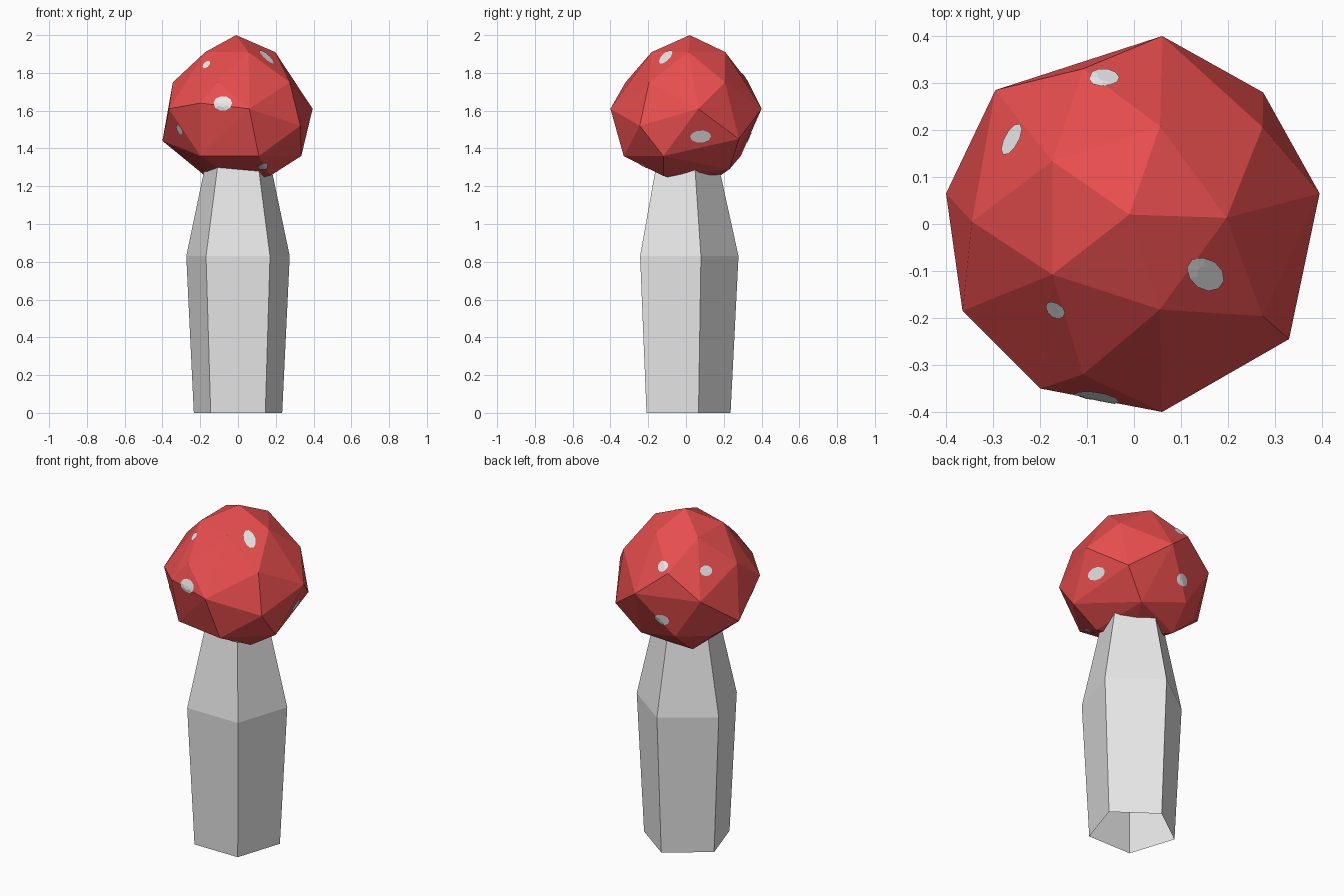
import bpy, bmesh, math
from mathutils import Vector
from mathutils.bvhtree import BVHTree

if "Cube" in bpy.data.objects:
    bpy.data.objects.remove(bpy.data.objects["Cube"])


def material(name, rgb):
    m = bpy.data.materials.new(name)
    m.diffuse_color = (*rgb, 1)
    m.use_nodes = True
    m.node_tree.nodes["Principled BSDF"].inputs["Base Color"].default_value = m.diffuse_color
    return m


red = material("cap red", (0.8, 0.075, 0.075))
white = material("pale white", (0.8, 0.8, 0.8))


def add_object(name, bm, mat):
    me = bpy.data.meshes.new(name)
    bm.to_mesh(me)
    me.materials.append(mat)
    ob = bpy.data.objects.new(name, me)
    bpy.context.collection.objects.link(ob)
    return ob


def ring(radius, z, sides, start, cx=0.0, cy=0.0):
    return [Vector((cx + radius * math.cos(start + i * math.tau / sides),
                    cy + radius * math.sin(start + i * math.tau / sides), z))
            for i in range(sides)]


# Stem: five-sided tube, widest near the middle, open underneath
bm = bmesh.new()
rows = [[bm.verts.new(p) for p in ring(r, z, 5, math.pi / 2, 0.0, -0.01)]
        for r, z in ((0.246, 0), (0.288, 0.83), (0.178, 1.33))]
for a, b in zip(rows, rows[1:]):
    for i in range(5):
        j = (i + 1) % 5
        bm.faces.new((a[i], a[j], b[j], b[i]))
add_object("stem", bm, white)
bm.free()

# Cap: faceted dome, regular crown rings over an uneven belly and rim
points = [Vector((-0.01, 0.02, 2.0))]
points += ring(0.205, 1.91, 5, 0, -0.008, 0.013)
points += ring(0.342, 1.75, 5, math.pi / 5, -0.003, 0.005)
points += [Vector(p) for p in (
    (0.395, 0.065, 1.61), (0.06, 0.40, 1.61), (-0.295, 0.285, 1.61),
    (-0.365, -0.185, 1.61), (0.06, -0.40, 1.61), (-0.20, -0.35, 1.64),
    (0.33, -0.245, 1.52), (0.275, 0.28, 1.45), (-0.40, 0.065, 1.44),
    (0.335, -0.12, 1.36), (0.11, -0.33, 1.36), (-0.20, -0.28, 1.36),
    (-0.29, 0.17, 1.36), (-0.13, 0.29, 1.36), (0.14, 0.23, 1.29),
    (-0.15, 0.15, 1.235), (0.17, -0.12, 1.255), (0, 0, 1.22))]
bm = bmesh.new()
for p in points:
    bm.verts.new(p)
bmesh.ops.convex_hull(bm, input=bm.verts[:])
bmesh.ops.recalc_face_normals(bm, faces=bm.faces[:])
add_object("cap", bm, red)
surface = BVHTree.FromBMesh(bm)
bm.free()

# Spots: thin patches wrapped on the cap; centre, width, height
center = Vector((0, 0, 1.6))
spots = [((-0.065, 0.29, 1.76), 0.065, 0.065), ((-0.26, 0.18, 1.75), 0.075, 0.06),
         ((0.15, -0.105, 1.88), 0.065, 0.11), ((-0.165, -0.18, 1.84), 0.045, 0.05),
         ((-0.08, -0.37, 1.64), 0.10, 0.08), ((0.365, 0.085, 1.45), 0.115, 0.07),
         ((-0.325, -0.20, 1.49), 0.06, 0.06), ((-0.07, 0.335, 1.46), 0.09, 0.07),
         ((0.13, -0.22, 1.30), 0.05, 0.07)]
bm = bmesh.new()
for c, w, h in spots:
    c = surface.find_nearest(Vector(c))[0]
    n = (c - center).normalized()
    u = Vector((0, 0, 1)).cross(n).normalized()
    v = n.cross(u)

    def wrap(x, y):
        loc, normal, _, _ = surface.find_nearest(c + u * x + v * y)
        return bm.verts.new(loc + normal * 0.004)

    mid = wrap(0, 0)
    rings = [[wrap(w / 2 * k * math.cos(i * math.tau / 10),
                   h / 2 * k * math.sin(i * math.tau / 10)) for i in range(10)]
             for k in (0.5, 1)]
    for i in range(10):
        j = (i + 1) % 10
        bm.faces.new((mid, rings[0][i], rings[0][j]))
        bm.faces.new((rings[0][i], rings[1][i], rings[1][j], rings[0][j]))
add_object("cap_spots", bm, white)
bm.free()
